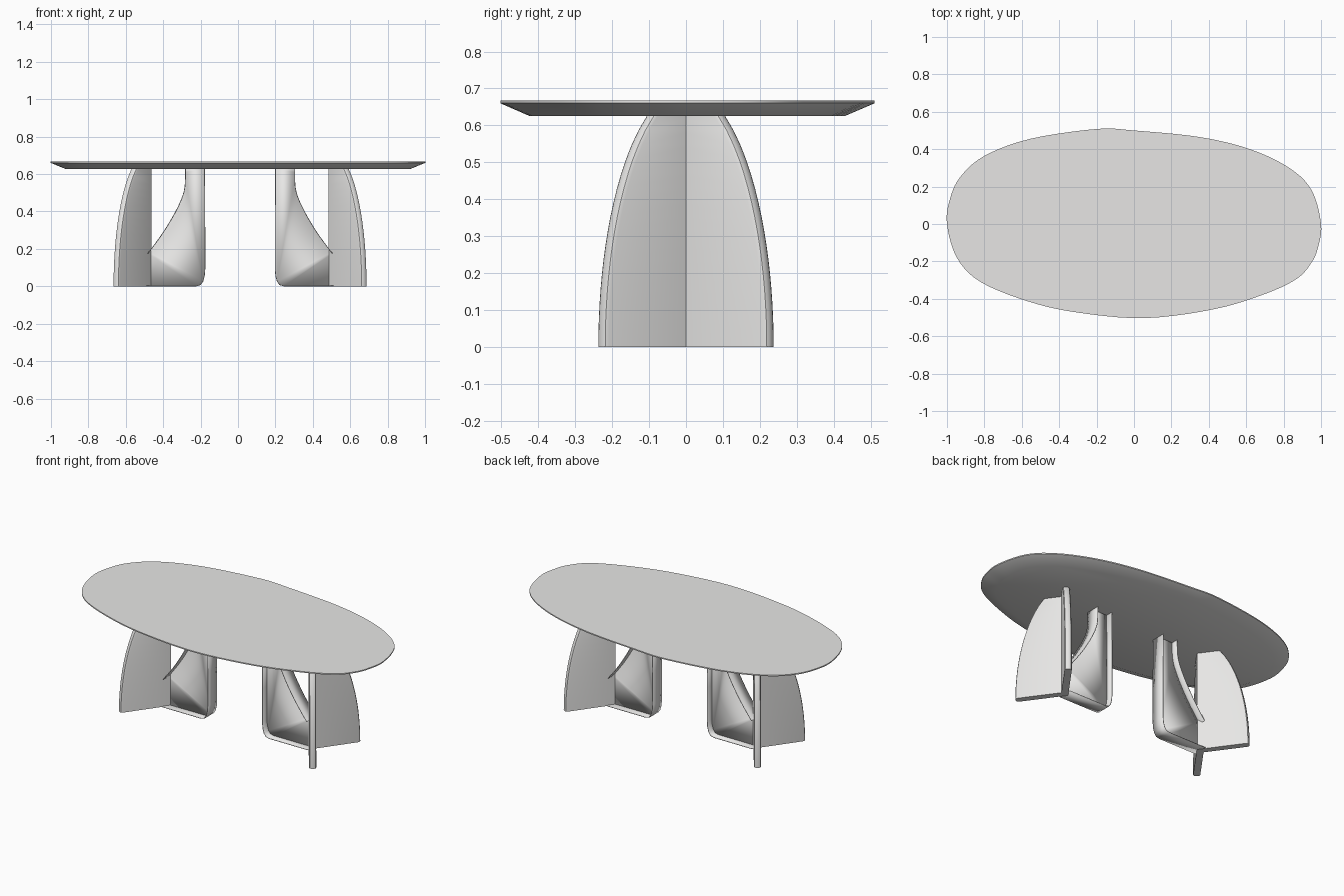
import bpy, bmesh, math
from mathutils import Vector

if "Cube" in bpy.data.objects:
    bpy.data.objects.remove(bpy.data.objects["Cube"])

mat = bpy.data.materials.new("light grey")
mat.diffuse_color = (0.8, 0.795, 0.785, 1)
mat.use_nodes = True
mat.node_tree.nodes["Principled BSDF"].inputs["Base Color"].default_value = mat.diffuse_color

TOP_Z, UNDER_Z = 0.667, 0.626


def finish(bm, name, angle=35):
    bmesh.ops.recalc_face_normals(bm, faces=bm.faces)
    me = bpy.data.meshes.new(name)
    bm.to_mesh(me)
    bm.free()
    me.materials.append(mat)
    ob = bpy.data.objects.new(name, me)
    bpy.context.collection.objects.link(ob)
    bpy.ops.object.select_all(action='DESELECT')
    ob.select_set(True)
    bpy.context.view_layer.objects.active = ob
    bpy.ops.object.shade_smooth_by_angle(angle=math.radians(angle))
    return ob


def loft(bm, rings, closed=True, caps=True):
    vs = [[bm.verts.new(p) for p in r] for r in rings]
    n = len(vs[0])
    for a, b in zip(vs, vs[1:]):
        for i in range(n if closed else n - 1):
            j = (i + 1) % n
            bm.faces.new((a[i], a[j], b[j], b[i]))
    if caps:
        bm.faces.new(vs[0][::-1])
        bm.faces.new(vs[-1])


def spline(pts, steps, closed):
    """Catmull-Rom curve through the points."""
    pts = [Vector(p) for p in pts]
    n = len(pts)
    out = []
    for i in range(n if closed else n - 1):
        if closed:
            p = [pts[(i + k) % n] for k in (-1, 0, 1, 2)]
        else:
            p = [pts[min(max(i + k, 0), n - 1)] for k in (-1, 0, 1, 2)]
        for s in range(steps):
            t = s / steps
            out.append(0.5 * (2 * p[1] + (p[2] - p[0]) * t
                       + (2 * p[0] - 5 * p[1] + 4 * p[2] - p[3]) * t * t
                       + (3 * p[1] - p[0] - 3 * p[2] + p[3]) * t ** 3))
    if not closed:
        out.append(pts[-1])
    return out


# Tabletop: pebble-shaped slab with a thin rim and a wide under-bevel
outline = spline([(-1, 0), (-0.985, 0.13), (-0.93, 0.25), (-0.80, 0.364), (-0.556, 0.455),
                  (-0.2, 0.508), (0, 0.50), (0.35, 0.465), (0.62, 0.40), (0.83, 0.30),
                  (0.95, 0.18), (1, 0), (0.985, -0.12), (0.95, -0.205), (0.87, -0.293),
                  (0.70, -0.374), (0.43, -0.455), (0.06, -0.503), (-0.29, -0.475),
                  (-0.556, -0.417), (-0.82, -0.31), (-0.947, -0.18)], 5, True)
bm = bmesh.new()
loft(bm, [[(p.x * sx, p.y * sy, z) for p in outline]
          for sx, sy, z in ((0.917, 0.845, UNDER_Z), (1, 1, TOP_Z - 0.007), (1, 1, TOP_Z))])
finish(bm, "tabletop", 25)


# Outer fins: thick plates with a curved, rounded outer edge
def outer_fin(name, cx, side, sy):
    d, nrm = Vector((0.585, 0.81 * sy)), Vector((0.81, -0.585 * sy))
    rings = []
    for k in range(17):
        z = UNDER_Z * k / 16
        s = 0.3 * math.sqrt(1 - (z / 0.704) ** 2)
        sec = [(0, 0), (s - 0.014, 0), (s - 0.004, 0.004), (s, 0.012), (s, 0.028),
               (s - 0.004, 0.036), (s - 0.014, 0.04), (0, 0.04)]
        ring = [d * a + nrm * b for a, b in sec]
        rings.append([(cx + side * q.x, q.y, z) for q in ring])
    bm = bmesh.new()
    loft(bm, rings)
    finish(bm, name, 40)


# Inner fin: thin web with a flange along the foot, inner edge and curved cut
def inner_fin(name, cx, side):
    foot = [(0.025, 0.002), (-0.24, 0.002), (-0.262, 0.008), (-0.275, 0.026),
            (-0.283, 0.055), (-0.286, 0.09), (-0.286, 0.3), (-0.284, UNDER_Z)]
    cut = [tuple(p) for p in spline([(0.02, 0.175), (0, 0.2), (-0.065, 0.29), (-0.125, 0.39),
                                     (-0.165, 0.475), (-0.18, 0.54), (-0.182, UNDER_Z)], 4, False)]
    bm = bmesh.new()
    for path in (foot, cut):
        loft(bm, [[(cx + side * u, y, z) for u, z in path] for y in (-0.045, 0.045)],
             closed=False, caps=False)
    bm.faces.new([bm.verts.new((cx + side * u, 0, z)) for u, z in foot + cut[::-1]])
    ob = finish(bm, name, 30)
    sol = ob.modifiers.new("thickness", 'SOLIDIFY')
    sol.thickness, sol.offset = 0.004, 0


for label, cx, side in (("left", -0.463, -1), ("right", 0.485, 1)):
    outer_fin(label + "_leg_front_fin", cx, side, -1)
    outer_fin(label + "_leg_back_fin", cx, side, 1)
    inner_fin(label + "_leg_inner_fin", cx, side)
